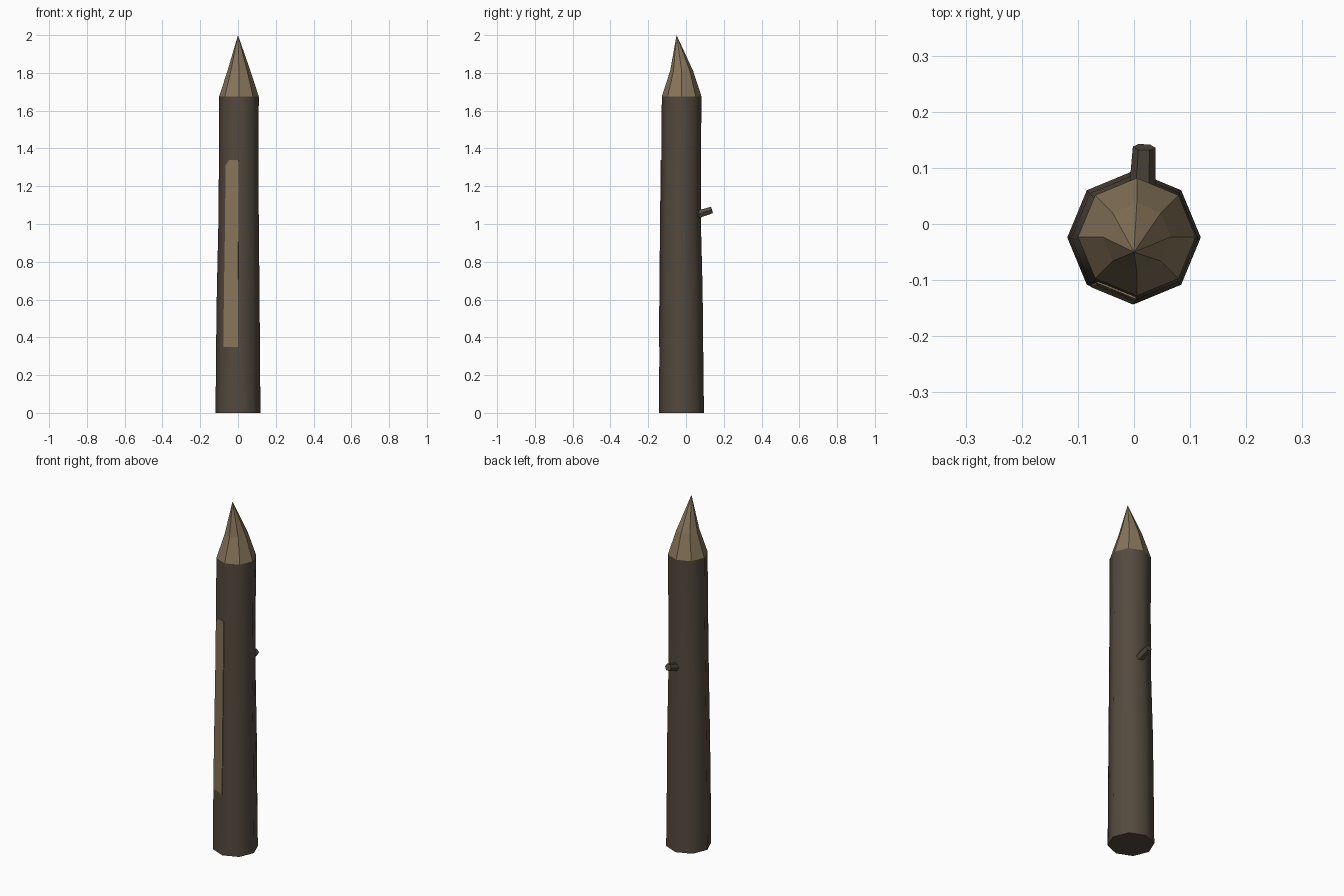
import bpy, bmesh, math
from mathutils import Vector

if "Cube" in bpy.data.objects:
    bpy.data.objects.remove(bpy.data.objects["Cube"])


def material(name, rgb):
    m = bpy.data.materials.new(name)
    m.diffuse_color = (*rgb, 1)
    m.use_nodes = True
    m.node_tree.nodes["Principled BSDF"].inputs["Base Color"].default_value = m.diffuse_color
    return m


BARK = material("dark bark", (0.088, 0.068, 0.049))
WOOD = material("bare wood", (0.245, 0.178, 0.103))


def ring(cx, cy, z, r, n=8):
    return [Vector((cx + r * math.cos(2 * math.pi * i / n),
                    cy + r * math.sin(2 * math.pi * i / n), z)) for i in range(n)]


def loft(name, rings, mat, smooth, cap_end=True):
    """Skin a list of equal rings; the last may be a single apex point."""
    bm = bmesh.new()
    vs = [[bm.verts.new(p) for p in r] for r in rings]
    for a, b in zip(vs, vs[1:]):
        n = len(a)
        for i in range(n):
            j = (i + 1) % n
            bm.faces.new((a[i], a[j], b[0]) if len(b) == 1 else (a[i], a[j], b[j], b[i]))
    bm.faces.new(vs[0][::-1])
    if cap_end and len(vs[-1]) > 2:
        bm.faces.new(vs[-1])
    return finish(name, bm, mat, smooth)


def finish(name, bm, mat, smooth):
    me = bpy.data.meshes.new(name)
    bm.normal_update()
    bm.to_mesh(me)
    bm.free()
    me.materials.append(mat)
    ob = bpy.data.objects.new(name, me)
    bpy.context.collection.objects.link(ob)
    if smooth:
        bpy.context.view_layer.objects.active = ob
        ob.select_set(True)
        bpy.ops.object.shade_smooth_by_angle(angle=math.radians(50))
        ob.select_set(False)
    return ob


# Slightly bent eight-sided trunk: centre x, centre y, height, radius
SECTIONS = [(0, -0.024, 0, 0.119), (0, -0.025, 0.35, 0.116), (0.001, -0.025, 0.65, 0.113),
            (0.003, -0.028, 1.0, 0.107), (0.004, -0.026, 1.34, 0.105),
            (0.005, -0.023, 1.675, 0.105)]
trunk_rings = [ring(*s) for s in SECTIONS]
loft("trunk", trunk_rings, BARK, True)

# Carved point leaning forward, with a faceted waist
loft("sharpened_tip", [ring(0.005, -0.023, 1.675, 0.105), ring(0.005, -0.023, 1.81, 0.061),
                       [Vector((0, -0.05, 2.0))]], WOOD, False)

# Stripped strip of bark: thin plate over one trunk side, top corner clipped
bm = bmesh.new()
out = Vector((math.cos(math.radians(247.5)), math.sin(math.radians(247.5)), 0)) * 0.003
left, right = [], []
for r in trunk_rings[1:5]:
    left.append(bm.verts.new(r[5].lerp(r[6], 0.07) + out))
    right.append(bm.verts.new(r[6] + out))
clip = bm.verts.new(left[-1].co.lerp(right[-1].co, 0.3))
left[-1].co.z -= 0.03
for i in range(3):
    quad = [left[i], right[i], right[i + 1], left[i + 1]]
    if i == 2:
        quad.insert(3, clip)
    bm.faces.new(quad)
solid = bmesh.ops.extrude_face_region(bm, geom=bm.faces[:], use_keep_orig=True)
for v in solid["geom"]:
    if isinstance(v, bmesh.types.BMVert):
        v.co -= out * 2
bmesh.ops.recalc_face_normals(bm, faces=bm.faces[:])
finish("stripped_patch", bm, WOOD, False)

# Short broken twig on the back
start, end = Vector((0.014, 0.05, 1.047)), Vector((0.018, 0.137, 1.074))
turn = (end - start).to_track_quat('Z', 'Y')
loft("twig_stub", [[c + turn @ p for p in ring(0, 0, 0, r, 6)]
                   for c, r in ((start, 0.024), (end, 0.02))], BARK, True)
